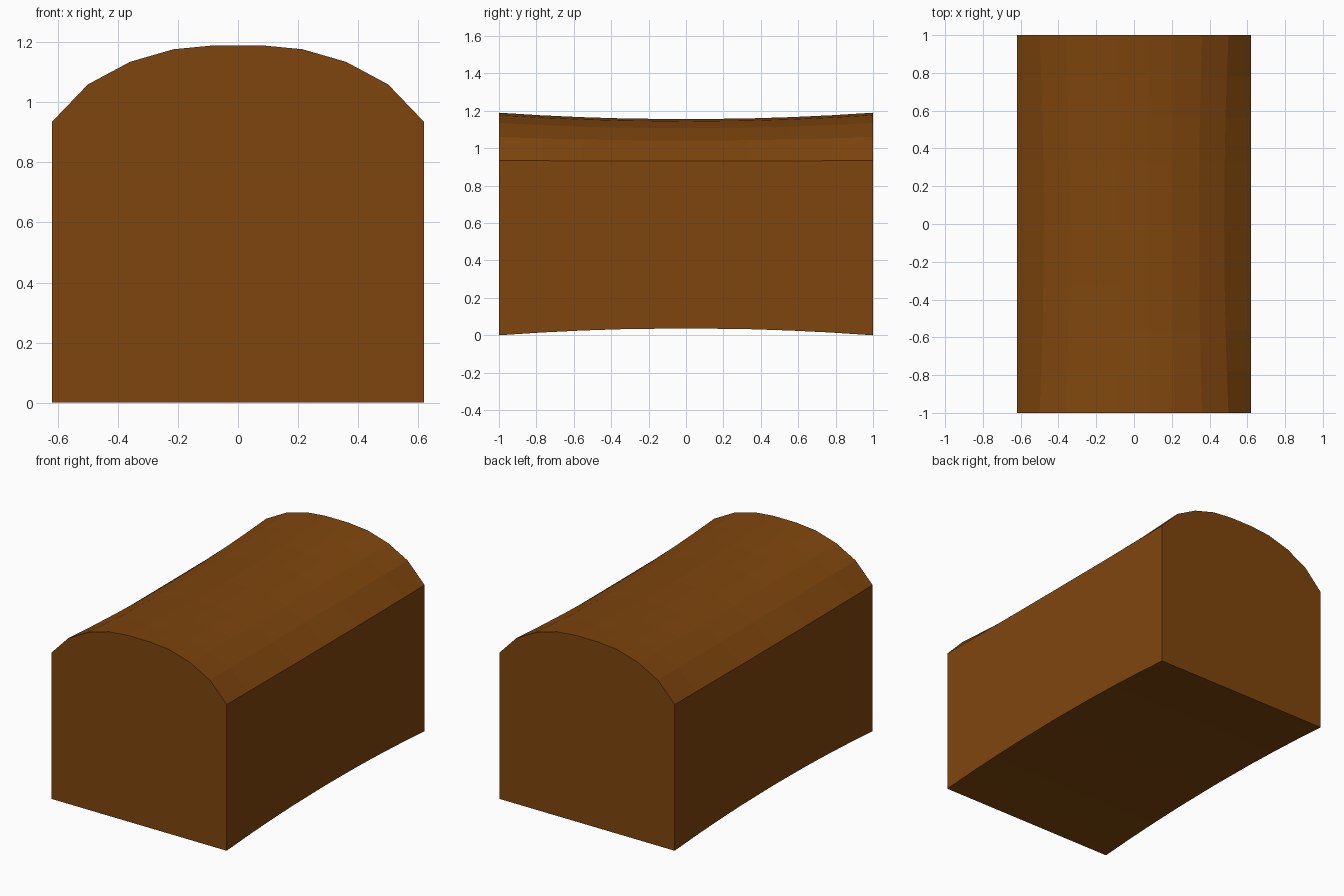
import bpy, bmesh

if "Cube" in bpy.data.objects:
    bpy.data.objects.remove(bpy.data.objects["Cube"])

W, SIDE_Z = 0.62, 0.935
SAG = 0.037                       # inward bow of top and bottom at mid length
ARCH = [(0.50, 1.06), (0.36, 1.135), (0.215, 1.177), (0.08, 1.19)]
STATIONS = [-1, -0.78, -0.56, -0.33, 0, 0.33, 0.56, 0.78, 1]


def section(y):
    """Arched cross-section, slightly flattened towards the middle."""
    k = 1 - y * y
    side = SIDE_Z - 0.004 * k
    half = [(W, SAG * k), (W, side)]
    for x, z in ARCH:
        half.append((x * (1 - 0.045 * k), side + (z - SIDE_Z) * (1 - 0.12 * k)))
    return half + [(-x, z) for x, z in reversed(half)]


# Arched block lofted along y
bm = bmesh.new()
rings = [[bm.verts.new((x, y, z)) for x, z in section(y)] for y in STATIONS]
for a, b in zip(rings, rings[1:]):
    n = len(a)
    for i in range(n):
        j = (i + 1) % n
        bm.faces.new((a[i], a[j], b[j], b[i]))
bm.faces.new(rings[0])
bm.faces.new(rings[-1])
bmesh.ops.recalc_face_normals(bm, faces=bm.faces)
mesh = bpy.data.meshes.new("arched_block")
bm.to_mesh(mesh)
bm.free()
block = bpy.data.objects.new("arched_block", mesh)
bpy.context.collection.objects.link(block)

# Brown wood colour
mat = bpy.data.materials.new("brown_wood")
mat.diffuse_color = (0.21, 0.06, 0.004, 1)
mat.use_nodes = True
mat.node_tree.nodes["Principled BSDF"].inputs["Base Color"].default_value = mat.diffuse_color
mesh.materials.append(mat)
